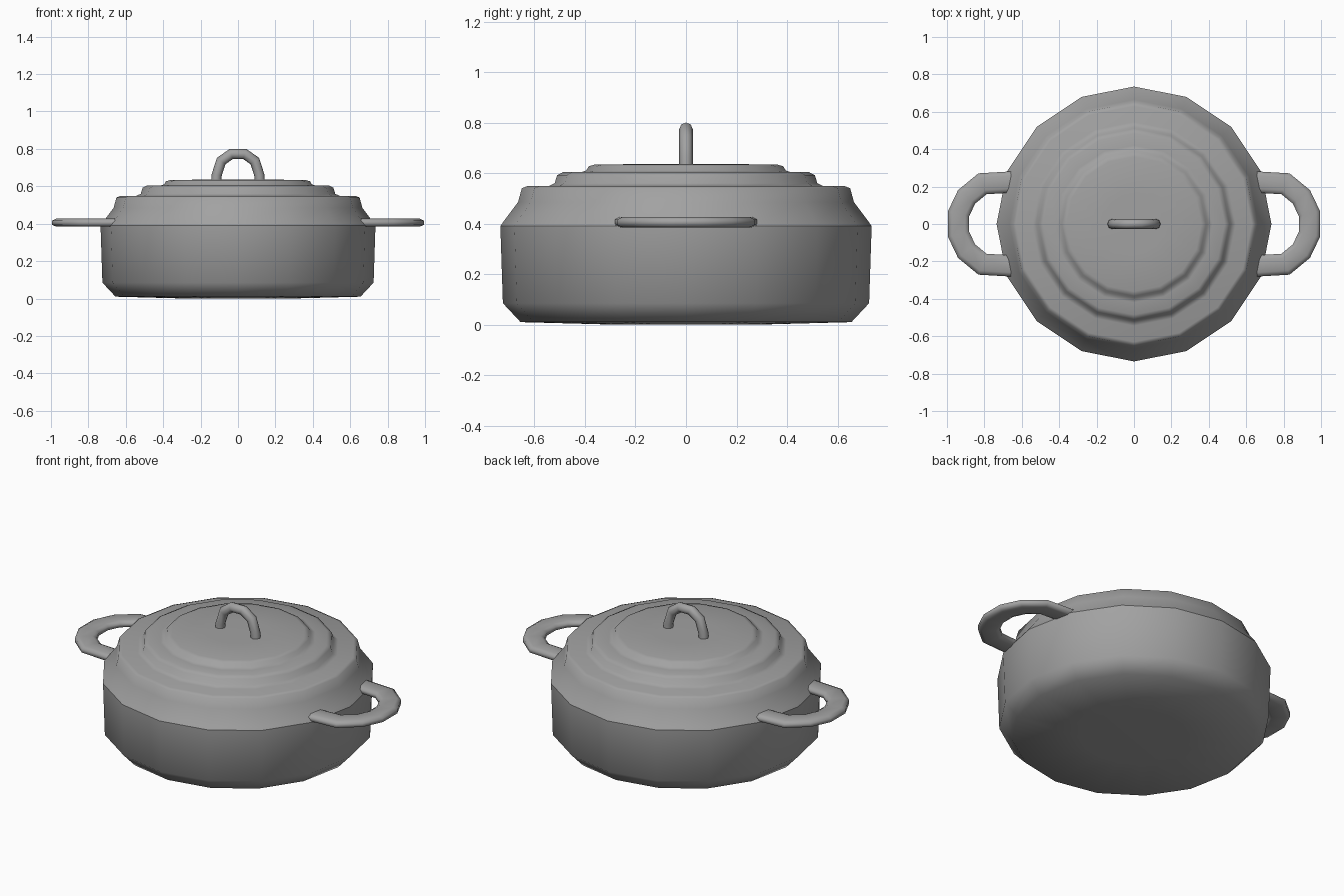
import bpy, math
from mathutils import Vector

if "Cube" in bpy.data.objects:
    bpy.data.objects.remove(bpy.data.objects["Cube"])

metal = bpy.data.materials.new("grey metal")
metal.diffuse_color = (0.36, 0.36, 0.36, 1)
metal.use_nodes = True
metal.node_tree.nodes["Principled BSDF"].inputs["Base Color"].default_value = metal.diffuse_color


def make(name, verts, faces):
    me = bpy.data.meshes.new(name)
    me.from_pydata(verts, [], faces)
    me.materials.append(metal)
    ob = bpy.data.objects.new(name, me)
    bpy.context.collection.objects.link(ob)
    bpy.ops.object.select_all(action='DESELECT')
    ob.select_set(True)
    bpy.context.view_layer.objects.active = ob
    bpy.ops.object.mode_set(mode='EDIT')
    bpy.ops.mesh.select_all(action='SELECT')
    bpy.ops.mesh.normals_make_consistent(inside=False)
    bpy.ops.object.mode_set(mode='OBJECT')
    bpy.ops.object.shade_smooth_by_angle(angle=math.radians(75))
    return ob


def lathe(name, profile, n=16):
    """Spin (radius, z) points round z; both ends are capped."""
    verts = [(r * math.cos(2 * math.pi * i / n), r * math.sin(2 * math.pi * i / n), z)
             for r, z in profile for i in range(n)]
    faces = [(k * n + i, k * n + (i + 1) % n, (k + 1) * n + (i + 1) % n, (k + 1) * n + i)
             for k in range(len(profile) - 1) for i in range(n)]
    last = (len(profile) - 1) * n
    faces += [tuple(range(n))[::-1], tuple(range(last, last + n))]
    return make(name, verts, faces)


def sweep(name, path, section, up):
    """Carry a section (side, up) along a planar path, mitred at the bends."""
    pts, up, n = [Vector(p) for p in path], Vector(up), len(section)
    verts, m = [], len(pts)
    for i, p in enumerate(pts):
        a = (p - pts[i - 1]).normalized() if i else (pts[1] - p).normalized()
        b = (pts[i + 1] - p).normalized() if i < m - 1 else a
        t = (a + b).normalized()
        side = t.cross(up) / max(t.dot(a), 0.5)
        verts += [p + side * s + up * h for s, h in section]
    faces = [(k * n + i, k * n + (i + 1) % n, (k + 1) * n + (i + 1) % n, (k + 1) * n + i)
             for k in range(m - 1) for i in range(n)]
    faces += [tuple(range(n))[::-1], tuple(range((m - 1) * n, m * n))]
    return make(name, verts, faces)


# Pot body
lathe("pot_body", [(0.28, 0.0), (0.655, 0.01), (0.725, 0.085), (0.735, 0.39), (0.6, 0.40)])

# Stepped lid
lathe("lid", [(0.6, 0.385), (0.735, 0.39), (0.725, 0.405), (0.665, 0.485), (0.65, 0.54),
              (0.63, 0.548), (0.545, 0.548), (0.52, 0.56), (0.51, 0.592), (0.485, 0.605),
              (0.42, 0.602), (0.395, 0.61), (0.385, 0.627), (0.36, 0.634), (0.15, 0.636)])

# Side handles, flattened loops
flat = [(-0.057, -0.012), (-0.057, 0.010), (-0.035, 0.021), (0.035, 0.021),
        (0.057, 0.010), (0.057, -0.012), (0.035, -0.021), (-0.035, -0.021)]
half = [(0.64, 0.225), (0.81, 0.215), (0.895, 0.145), (0.938, 0.055)]
loop = half + [(x, -y) for x, y in reversed(half)]
for name, s in (("right_handle", 1), ("left_handle", -1)):
    sweep(name, [(s * x, y, 0.406) for x, y in loop], flat, (0, 0, 1))

# Lid handle, upright arch
circle = [(0.027 * math.cos(math.pi * i / 4), 0.027 * math.sin(math.pi * i / 4)) for i in range(8)]
half = [(0.118, 0.60), (0.114, 0.66), (0.09, 0.735), (0.036, 0.773)]
arch = half + [(-x, z) for x, z in reversed(half)]
sweep("lid_handle", [(x, 0, z) for x, z in arch], circle, (0, 1, 0))
